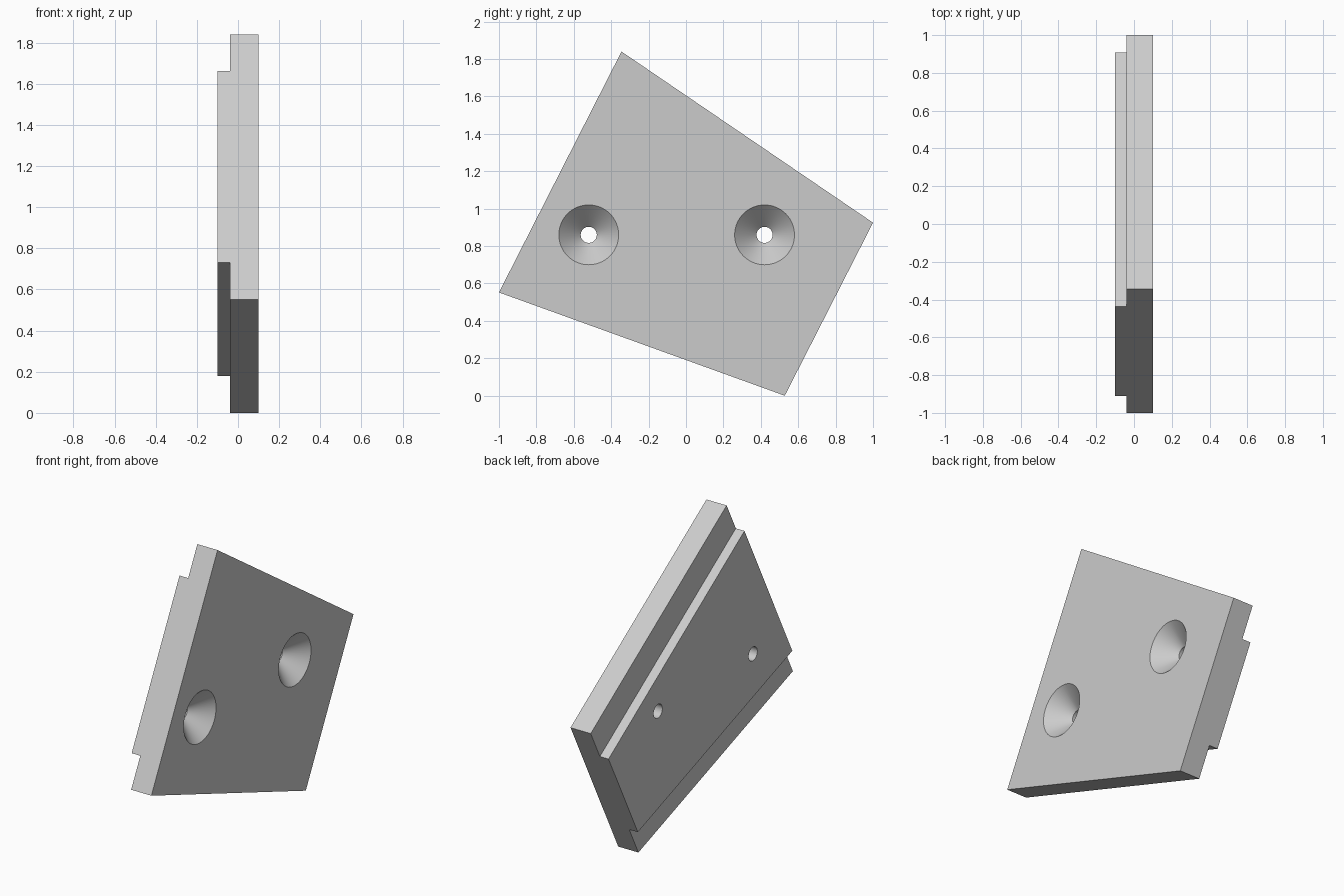
import bpy
import bmesh
import math
from mathutils import Matrix, Vector

cube = bpy.data.objects.get("Cube")
if cube:
    bpy.data.objects.remove(cube, do_unlink=True)

BACK, STEP, FACE = -0.1, -0.04, 0.1   # x levels through the thickness
INSET = 0.2                           # step width along the end edges
BORE, SINK = 0.043, 0.16              # hole radii
HOLES = [(-0.52, 0.86), (0.42, 0.86)]

grey = bpy.data.materials.new("light grey")
grey.use_nodes = True
colour = (0.6, 0.6, 0.6, 1)
grey.diffuse_color = colour
grey.node_tree.nodes["Principled BSDF"].inputs["Base Color"].default_value = colour


def finish(name, bm):
    bmesh.ops.recalc_face_normals(bm, faces=bm.faces)
    mesh = bpy.data.meshes.new(name)
    bm.to_mesh(mesh)
    bm.free()
    mesh.materials.append(grey)
    obj = bpy.data.objects.new(name, mesh)
    bpy.context.collection.objects.link(obj)
    return obj


def end_profile(bm, low, high):
    """Stepped cross-section running up one end edge of the plate."""
    low, high = Vector((0, *low)), Vector((0, *high))
    along = (high - low).normalized() * INSET
    path = [(FACE, low), (FACE, high), (STEP, high), (STEP, high - along),
            (BACK, high - along), (BACK, low + along), (STEP, low + along), (STEP, low)]
    return [bm.verts.new(p + Vector((x, 0, 0))) for x, p in path]


# Stepped plate: two end profiles bridged together
bm = bmesh.new()
front = end_profile(bm, (-1, 0.552), (-0.345, 1.84))
rear = end_profile(bm, (0.528, 0), (1, 0.925))
bm.faces.new(front)
bm.faces.new(rear)
for i in range(len(front)):
    j = (i + 1) % len(front)
    bm.faces.new((front[i], front[j], rear[j], rear[i]))
plate = finish("stepped_plate", bm)

# Countersunk holes: a bore and a cone turned about the x axis
bm = bmesh.new()
over = 0.02
throat = FACE - (SINK - BORE)
turned = [(BACK - over, BORE), (throat, BORE), (FACE + over, SINK + over)]
for y, z in HOLES:
    rings = []
    for x, radius in turned:
        ring = bmesh.ops.create_circle(
            bm, segments=64, radius=radius,
            matrix=Matrix.Translation((x, y, z)) @ Matrix.Rotation(math.pi / 2, 4, "Y"))
        rings.append(ring["verts"])
    for a, b in zip(rings, rings[1:]):
        for i in range(len(a)):
            j = (i + 1) % len(a)
            bm.faces.new((a[i], a[j], b[j], b[i]))
    bm.faces.new(rings[0])
    bm.faces.new(rings[-1])
cutter = finish("hole_cutter", bm)

# Cut the holes, then drop the cutter
cut = plate.modifiers.new("holes", "BOOLEAN")
cut.operation = "DIFFERENCE"
cut.solver = "EXACT"
cut.object = cutter
bpy.ops.object.select_all(action="DESELECT")
plate.select_set(True)
bpy.context.view_layer.objects.active = plate
bpy.ops.object.modifier_apply(modifier=cut.name)
bpy.data.objects.remove(cutter, do_unlink=True)
bpy.ops.object.shade_smooth_by_angle(angle=math.radians(30))
